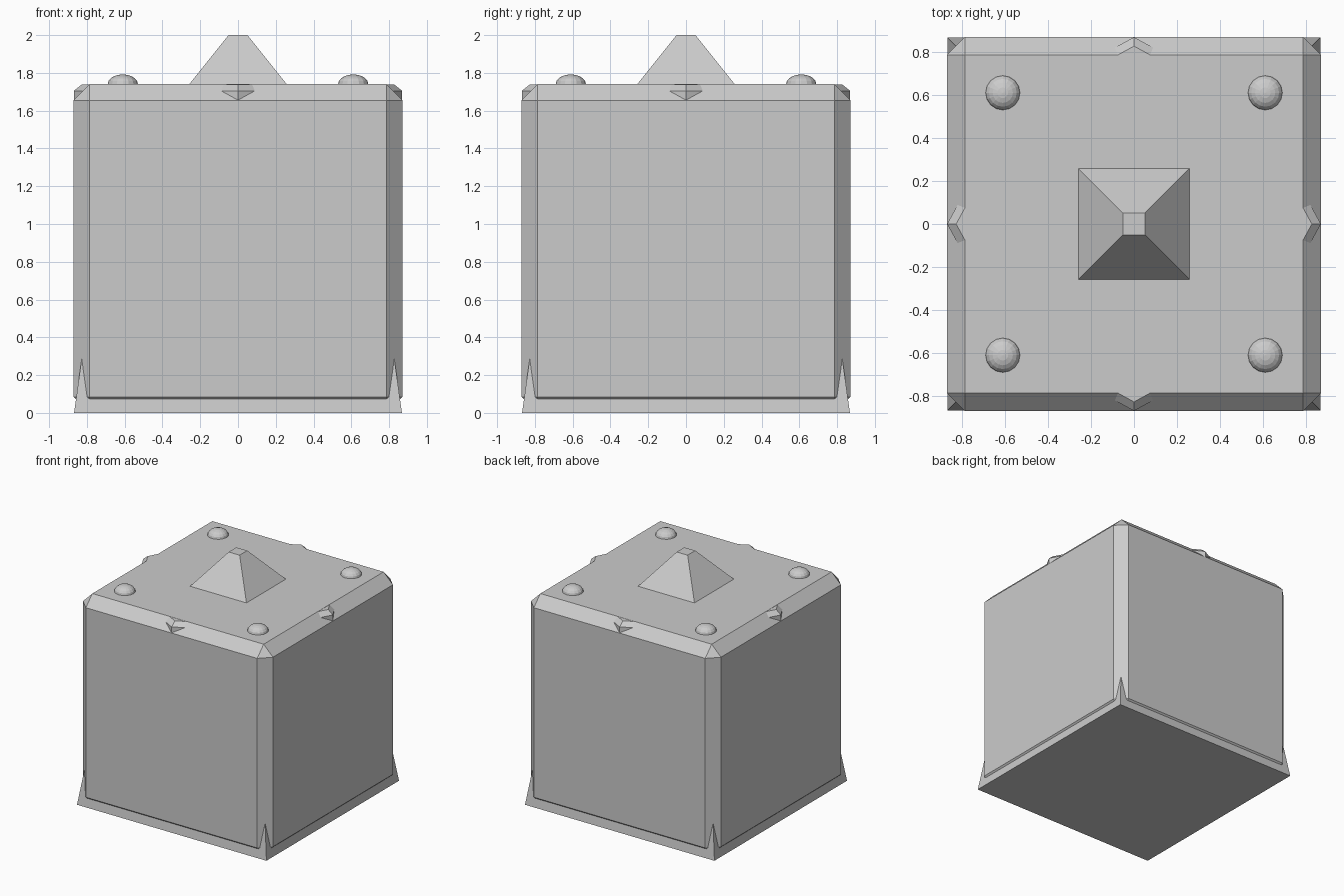
import bpy, bmesh
from math import pi
from mathutils import Matrix

if "Cube" in bpy.data.objects:
    bpy.data.objects.remove(bpy.data.objects["Cube"])

H = 0.87        # body half width
C = 0.085       # chamfer size
TOP = 2 * H


def add_object(name, bm):
    bmesh.ops.recalc_face_normals(bm, faces=bm.faces)
    me = bpy.data.meshes.new(name)
    bm.to_mesh(me)
    bm.free()
    ob = bpy.data.objects.new(name, me)
    bpy.context.collection.objects.link(ob)
    return ob


def loft(name, rings):
    """Closed solid through equal-length rings of points."""
    bm = bmesh.new()
    loops = [[bm.verts.new(p) for p in r] for r in rings]
    for a, b in zip(loops, loops[1:]):
        for i in range(len(a)):
            j = (i + 1) % len(a)
            bm.faces.new((a[i], a[j], b[j], b[i]))
    bm.faces.new(loops[0][::-1])
    bm.faces.new(loops[-1])
    return add_object(name, bm)


def square(h, z):
    return [(-h, -h, z), (h, -h, z), (h, h, z), (-h, h, z)]


# chamfered cube body
bm = bmesh.new()
bmesh.ops.create_cube(bm, size=2 * H, matrix=Matrix.Translation((0, 0, H)))
bmesh.ops.bevel(bm, geom=bm.edges[:], offset=C, segments=1,
                affect='EDGES', profile=0.5)
add_object("body", bm)

# tapered base skirt, its corners poke through the body chamfers
loft("base_skirt", [square(0.868, 0), square(0.786, 0.58)])

# blunt pyramid on the lid
loft("lid_pyramid", [square(0.26, TOP - 0.002), square(0.05, 2.0)])

# four low rivets
for sx in (-1, 1):
    for sy in (-1, 1):
        bm = bmesh.new()
        bmesh.ops.create_uvsphere(bm, u_segments=16, v_segments=10, radius=0.08)
        bmesh.ops.scale(bm, vec=(1, 1, 0.65), verts=bm.verts)
        bmesh.ops.translate(bm, vec=(sx * 0.61, sy * 0.61, TOP), verts=bm.verts)
        add_object("rivet", bm)


# pointed tabs in the middle of each top edge
def tab_ring(tip, z):
    back = 0.74
    w = (tip - back) / 0.55
    return [(-w, -back, z), (0, -tip, z), (w, -back, z)]


for k in range(4):
    tab = loft("edge_tab", [tab_ring(H - 0.001, 1.62), tab_ring(H - 0.001, 1.705),
                            tab_ring(0.827, TOP - 0.001)])
    tab.data.transform(Matrix.Rotation(k * pi / 2, 4, 'Z'))
